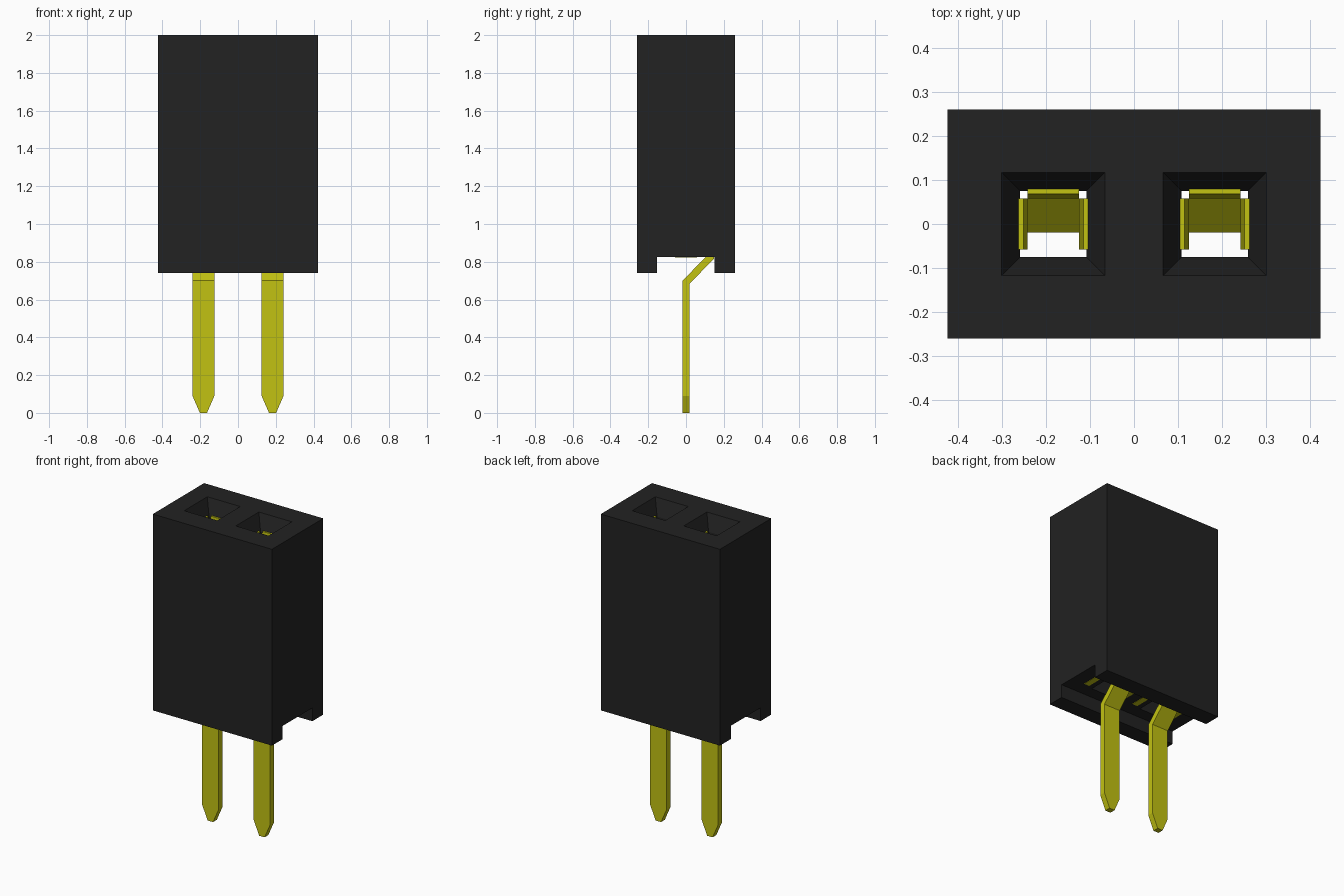
import bpy, bmesh
from math import pi
from mathutils import Matrix

cube = bpy.data.objects.get("Cube")
if cube:
    bpy.data.objects.remove(cube, do_unlink=True)


def material(name, colour):
    m = bpy.data.materials.new(name)
    m.use_nodes = True
    m.diffuse_color = colour
    m.node_tree.nodes["Principled BSDF"].inputs["Base Color"].default_value = colour
    return m


black = material("black plastic", (0.016, 0.016, 0.016, 1))
gold = material("yellow metal", (0.54, 0.54, 0.006, 1))


def make_object(name, bm, mat):
    bmesh.ops.recalc_face_normals(bm, faces=bm.faces)
    mesh = bpy.data.meshes.new(name)
    bm.to_mesh(mesh)
    bm.free()
    mesh.materials.append(mat)
    ob = bpy.data.objects.new(name, mesh)
    bpy.context.collection.objects.link(ob)
    return ob


def loft(bm, rings):
    """Skin a stack of four-point rings and cap both ends."""
    rings = [[bm.verts.new(p) for p in ring] for ring in rings]
    for a, b in zip(rings, rings[1:]):
        for i in range(4):
            j = (i + 1) % 4
            bm.faces.new((a[i], a[j], b[j], b[i]))
    bm.faces.new(rings[0][::-1])
    bm.faces.new(rings[-1])
    return [v for ring in rings for v in ring]


def rect(x0, x1, y0, y1, z):
    return [(x0, y0, z), (x1, y0, z), (x1, y1, z), (x0, y1, z)]


def square(x, r, z):
    return rect(x - r, x + r, -r, r, z)


def strip(bm, sections):
    """Bent metal strip; each section is inner y, z, outer y, z, half width."""
    return loft(bm, [[(-w, yi, zi), (w, yi, zi), (w, yo, zo), (-w, yo, zo)]
                     for yi, zi, yo, zo, w in sections])


PITCH = 0.183
HALF = 0.058
GROOVE = 0.825

# Housing block
bm = bmesh.new()
loft(bm, [rect(-0.423, 0.423, -0.26, 0.26, z) for z in (0.74, 2)])
housing = make_object("housing", bm, black)

# Cutters: the groove below and two funnel-mouthed sockets
cutters = []
bm = bmesh.new()
loft(bm, [rect(-0.6, 0.6, -0.153, 0.15, z) for z in (0.6, GROOVE)])
cutters.append(make_object("groove_cutter", bm, black))
for x in (-PITCH, PITCH):
    bm = bmesh.new()
    loft(bm, [square(x, 0.075, 0.7), square(x, 0.075, 1.9),
              square(x, 0.117, 2), square(x, 0.117, 2.1)])
    cutters.append(make_object("socket_cutter", bm, black))

for cutter in cutters:
    cutter.hide_render = True
    mod = housing.modifiers.new("cut", "BOOLEAN")
    mod.operation = "DIFFERENCE"
    mod.solver = "EXACT"
    mod.object = cutter
bpy.context.view_layer.update()
cut_mesh = bpy.data.meshes.new_from_object(
    housing.evaluated_get(bpy.context.evaluated_depsgraph_get()))
housing.modifiers.clear()
housing.data = cut_mesh
for cutter in cutters:
    bpy.data.objects.remove(cutter, do_unlink=True)

# Terminals: pointed pin that bends back into a spring, plus two side springs
spring = [(0.058, 1.72, 0.096, 1.72, HALF), (0.068, 1.91, 0.106, 1.91, HALF)]
pin = [(-0.019, 0, 0.019, 0, 0.019), (-0.019, 0.09, 0.019, 0.09, HALF),
       (-0.019, 0.70, 0.019, 0.685, HALF), (0.11, 0.83, 0.148, 0.815, HALF)]
root = [(0.11, GROOVE - 0.002, 0.148, GROOVE - 0.002, HALF)]
for side, x in (("right", -PITCH), ("left", PITCH)):
    bm = bmesh.new()
    strip(bm, pin + spring)
    for angle in (-pi / 2, pi / 2):
        verts = strip(bm, root + spring)
        bmesh.ops.rotate(bm, verts=verts, matrix=Matrix.Rotation(angle, 3, "Z"))
    terminal = make_object(side + "_terminal", bm, gold)
    terminal.location.x = x
